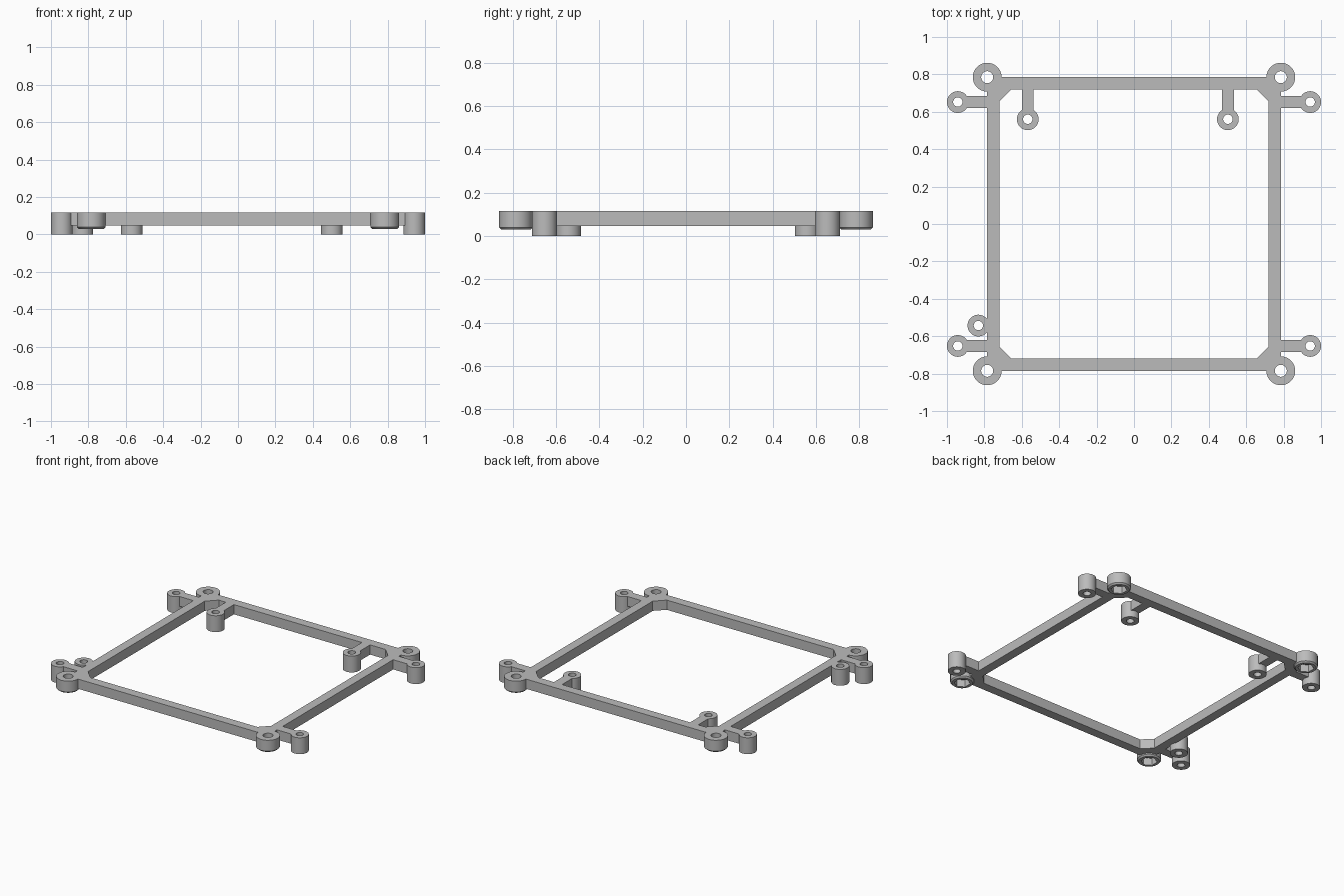
import bpy, bmesh, math

cube = bpy.data.objects.get("Cube")
if cube:
    bpy.data.objects.remove(cube, do_unlink=True)

TOP, BAR_Z, BOSS_Z = 0.116, 0.047, 0.029
OUT, INN, FILLET = 0.785, 0.72, 0.065
EAR_X, EAR_Y, EAR_R, EAR_HOLE = 0.942, 0.652, 0.058, 0.025
BOSS_R, BOSS_HOLE, HEX_R = 0.077, 0.032, 0.053
ARM = 0.032  # half width of an arm

grey = bpy.data.materials.new("grey plastic")
grey.use_nodes = True
colour = (0.5, 0.5, 0.5, 1)
grey.diffuse_color = colour
grey.node_tree.nodes["Principled BSDF"].inputs["Base Color"].default_value = colour


def loft(name, rings):
    """Closed solid through a stack of equal-length point rings."""
    bm = bmesh.new()
    loops = [[bm.verts.new(p) for p in ring] for ring in rings]
    n = len(loops[0])
    for low, high in zip(loops, loops[1:]):
        for i in range(n):
            j = (i + 1) % n
            bm.faces.new((low[i], low[j], high[j], high[i]))
    bm.faces.new(loops[0][::-1])
    bm.faces.new(loops[-1])
    bmesh.ops.recalc_face_normals(bm, faces=bm.faces)
    mesh = bpy.data.meshes.new(name)
    bm.to_mesh(mesh)
    bm.free()
    mesh.materials.append(grey)
    obj = bpy.data.objects.new(name, mesh)
    bpy.context.collection.objects.link(obj)
    return obj


def prism(name, points, z0, z1):
    return loft(name, [[(x, y, z) for x, y in points] for z in (z0, z1)])


def box(name, x0, x1, y0, y1, z0=BAR_Z):
    return prism(name, [(x0, y0), (x1, y0), (x1, y1), (x0, y1)], z0, TOP)


def turned(name, x, y, profile, sides=48):
    """Upright round or polygonal solid from (radius, height) pairs."""
    angles = [math.tau * (i + 0.5) / sides for i in range(sides)]
    return loft(name, [[(x + r * math.cos(a), y + r * math.sin(a), z) for a in angles]
                       for r, z in profile])


def combine(target, tool, operation):
    tool.hide_render = True
    mod = target.modifiers.new(operation, 'BOOLEAN')
    mod.operation = operation
    mod.solver = 'EXACT'
    mod.object = tool
    bpy.context.view_layer.objects.active = target
    bpy.ops.object.modifier_apply(modifier=mod.name)
    bpy.data.objects.remove(tool, do_unlink=True)


# Square frame with an opening that has clipped corners
frame = box("mounting_frame", -OUT, OUT, -OUT, OUT)
c = INN - FILLET
opening = [(INN, -c), (INN, c), (c, INN), (-c, INN),
           (-INN, c), (-INN, -c), (-c, -INN), (c, -INN)]
combine(frame, prism("opening", opening, -1, 1), 'DIFFERENCE')

solids, cutters = [], []


def post(x, y):
    solids.append(turned("post", x, y, [(EAR_R, 0), (EAR_R, TOP)]))
    cutters.append(turned("post_hole", x, y, [(EAR_HOLE, -1), (EAR_HOLE, 1)], 32))


# Corner bosses with nut pockets, and side ears on arms
for sx in (-1, 1):
    for sy in (-1, 1):
        x, y = sx * OUT, sy * OUT
        solids.append(turned("corner_boss", x, y, [
            (BOSS_R - 0.01, BOSS_Z), (BOSS_R, BOSS_Z + 0.01), (BOSS_R, TOP)]))
        cutters.append(turned("bolt_hole", x, y, [(BOSS_HOLE, -1), (BOSS_HOLE, 1)], 32))
        cutters.append(turned("nut_pocket", x, y, [(HEX_R, -1), (HEX_R, 0.08)], 6))
        ear_y = sy * EAR_Y
        x0, x1 = sorted((sx * (INN + 0.03), sx * EAR_X))
        solids.append(box("ear_arm", x0, x1, ear_y - ARM, ear_y + ARM))
        post(sx * EAR_X, ear_y)

# Inner posts hanging from the back bar
for x in (-0.568, 0.502):
    solids.append(box("inner_arm", x - ARM, x + ARM, 0.56, INN + 0.03))
    post(x, 0.56)

# Extra post beside the right bar
post(-0.832, -0.543)

for solid in solids:
    combine(frame, solid, 'UNION')
for cutter in cutters:
    combine(frame, cutter, 'DIFFERENCE')

# Smooth the round walls, keep the edges crisp
bpy.ops.object.select_all(action='DESELECT')
frame.select_set(True)
bpy.context.view_layer.objects.active = frame
bpy.ops.object.shade_smooth_by_angle(angle=math.radians(30))
